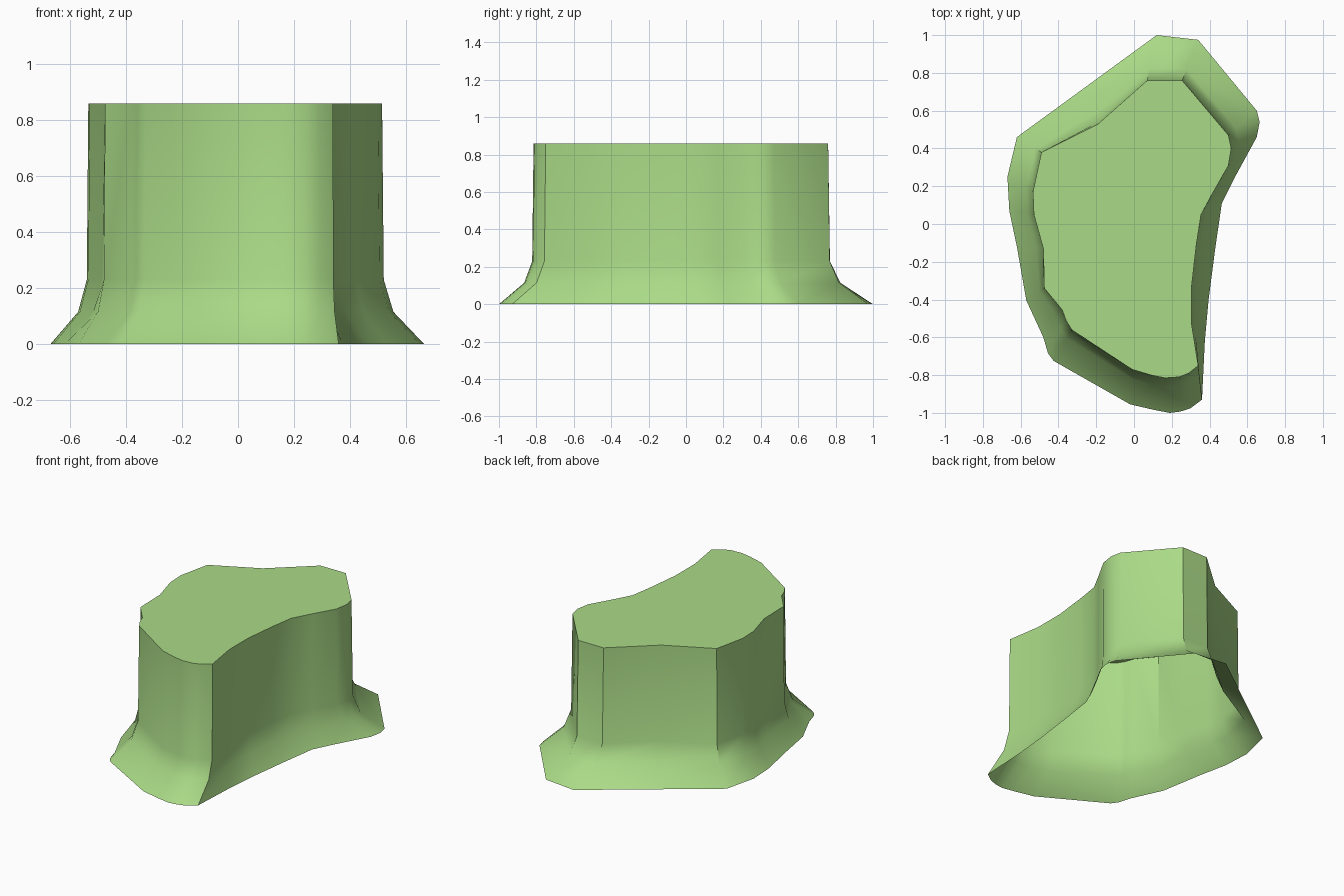
import bpy, bmesh, math

if "Cube" in bpy.data.objects:
    bpy.data.objects.remove(bpy.data.objects["Cube"])

# matching outlines seen from above: wide foot and narrower upper wall
foot = [(.12, 1.0), (.34, .975), (.65, .60), (.665, .54), (.65, .46),
        (.53, .24), (.465, .11), (.43, -.13), (.395, -.40), (.375, -.62),
        (.36, -.93), (.30, -.975), (.245, -.993), (.19, -1.0), (.11, -.985),
        (-.02, -.955), (-.425, -.725), (-.455, -.685), (-.48, -.60), (-.57, -.405),
        (-.62, -.12), (-.66, .07), (-.67, .25), (-.62, .46), (-.25, .73)]
crown = [(.07, .76), (.255, .76), (.50, .47), (.515, .40), (.50, .31),
         (.42, .17), (.355, .05), (.33, -.11), (.305, -.33), (.305, -.53),
         (.34, -.75), (.29, -.79), (.24, -.81), (.165, -.815), (.09, -.80),
         (-.01, -.77), (-.33, -.56), (-.36, -.51), (-.38, -.455), (-.475, -.34),
         (-.48, -.13), (-.53, .05), (-.535, .17), (-.49, .38), (-.19, .53)]

# height and how far the ring spreads from crown to foot
levels = [(0, 1.0), (.115, .27), (.23, .04), (.86, 0)]

bm = bmesh.new()
rings = []
for z, f in levels:
    rings.append([bm.verts.new((c[0] + (b[0] - c[0]) * f,
                                c[1] + (b[1] - c[1]) * f, z))
                  for b, c in zip(foot, crown)])

# flared side wall, open underneath
n = len(foot)
for low, high in zip(rings, rings[1:]):
    for i in range(n):
        j = (i + 1) % n
        bm.faces.new((low[j], low[i], high[i], high[j]))

# flat top
bm.faces.new(rings[-1][::-1])

mesh = bpy.data.meshes.new("flared_plinth")
bm.to_mesh(mesh)
bm.free()
plinth = bpy.data.objects.new("flared_plinth", mesh)
bpy.context.collection.objects.link(plinth)

# green finish
green = bpy.data.materials.new("light_green")
green.diffuse_color = (.40, .70, .24, 1)
green.use_nodes = True
green.node_tree.nodes["Principled BSDF"].inputs["Base Color"].default_value = green.diffuse_color
mesh.materials.append(green)

bpy.context.view_layer.objects.active = plinth
plinth.select_set(True)
bpy.ops.object.shade_smooth_by_angle(angle=math.radians(35))
